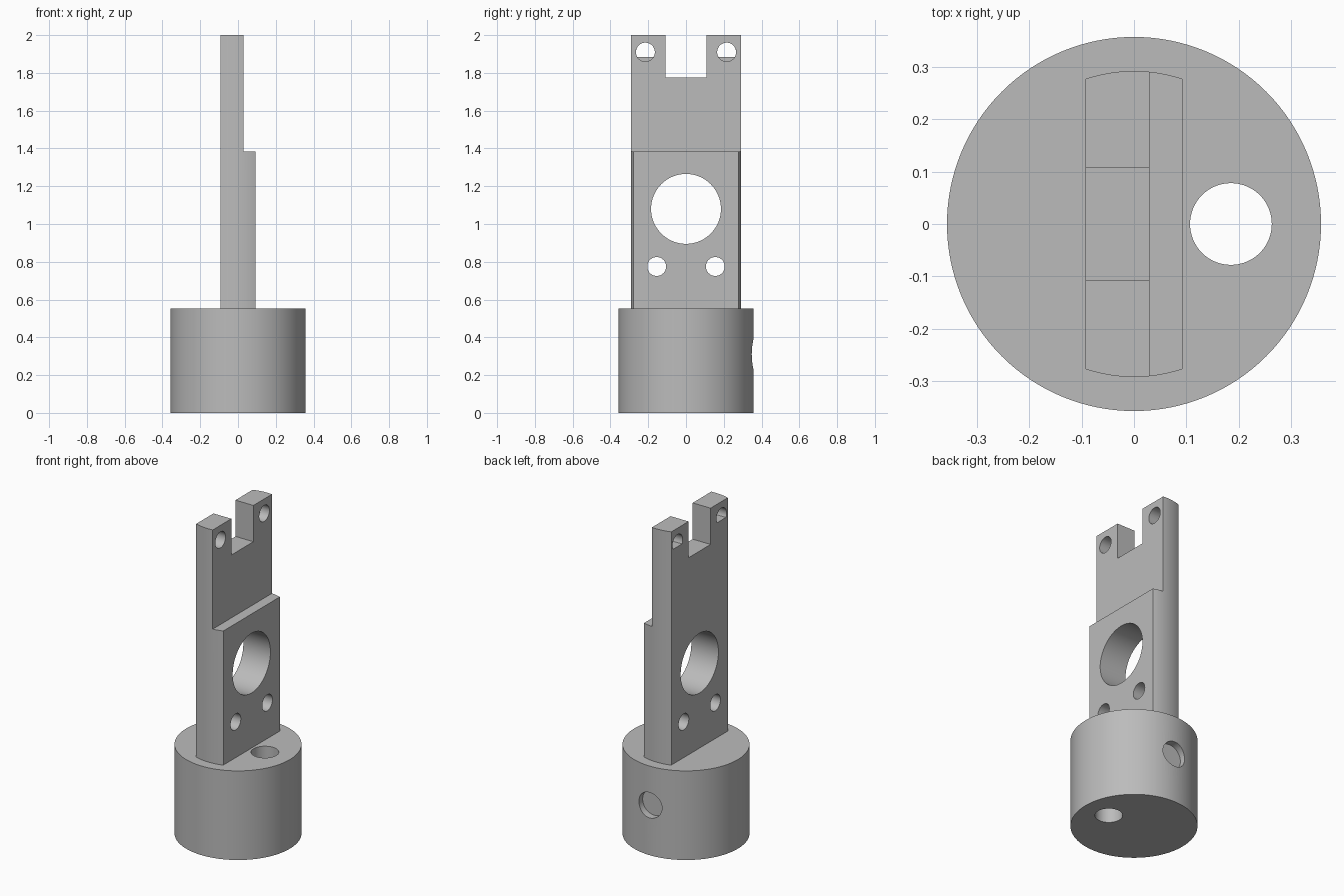
import bpy
import bmesh
from math import asin, cos, pi, sin
from mathutils import Matrix, Vector

if "Cube" in bpy.data.objects:
    bpy.data.objects.remove(bpy.data.objects["Cube"])

grey = bpy.data.materials.new("plain_grey")
grey.use_nodes = True
grey.diffuse_color = (0.5, 0.5, 0.5, 1)
grey.node_tree.nodes["Principled BSDF"].inputs["Base Color"].default_value = grey.diffuse_color

# Local (u, v, depth) to world, by extrusion axis
AXES = {
    "x": Matrix(((0, 0, 1), (1, 0, 0), (0, 1, 0))),
    "y": Matrix(((0, -1, 0), (0, 0, -1), (1, 0, 0))),
    "z": Matrix.Identity(3),
}
AXES["y"] = Matrix(((1, 0, 0), (0, 0, 1), (0, 1, 0)))


def arc(u, v, r, start=0.0, end=2 * pi, n=64):
    """Points of a circle, or of a circle cut by a chord."""
    steps = n if end - start >= 2 * pi else n - 1
    return [(u + r * cos(start + (end - start) * i / steps),
             v + r * sin(start + (end - start) * i / steps)) for i in range(n)]


def prism(name, outline, axis, low, high):
    """Extrude an outline along an axis between two depths."""
    bm = bmesh.new()
    face = bm.faces.new([bm.verts.new(AXES[axis] @ Vector((u, v, low))) for u, v in outline])
    out = bmesh.ops.extrude_face_region(bm, geom=[face])
    moved = [g for g in out["geom"] if isinstance(g, bmesh.types.BMVert)]
    bmesh.ops.translate(bm, verts=moved, vec=AXES[axis] @ Vector((0, 0, high - low)))
    bmesh.ops.recalc_face_normals(bm, faces=bm.faces)
    mesh = bpy.data.meshes.new(name)
    bm.to_mesh(mesh)
    bm.free()
    mesh.materials.append(grey)
    obj = bpy.data.objects.new(name, mesh)
    bpy.context.collection.objects.link(obj)
    return obj


def activate(obj):
    bpy.ops.object.select_all(action="DESELECT")
    obj.select_set(True)
    bpy.context.view_layer.objects.active = obj


def combine(obj, tool, operation="DIFFERENCE"):
    """Apply a boolean and discard the tool."""
    activate(obj)
    mod = obj.modifiers.new("cut", "BOOLEAN")
    mod.operation = operation
    mod.solver = "EXACT"
    mod.object = tool
    bpy.ops.object.modifier_apply(modifier=mod.name)
    bpy.data.objects.remove(tool)


BASE_R, BASE_TOP = 0.357, 0.553
BACK, STEP, FRONT = -0.093, 0.03, 0.093

# Round base with a vertical through hole and a shallow rear socket
base = prism("round_base", arc(0, 0, BASE_R, n=128), "z", 0, BASE_TOP)
combine(base, prism("drain_cutter", arc(0.185, 0, 0.078), "z", -0.1, 0.7))
combine(base, prism("socket_cutter", arc(0, 0.31, 0.079), "y", 0.312, 0.5))

# Stepped upright trimmed to rounded edges
profile = [(BACK, BASE_TOP), (FRONT, BASE_TOP), (FRONT, 1.385),
           (STEP, 1.385), (STEP, 2), (BACK, 2)]
upright = prism("stepped_upright", profile, "y", -0.4, 0.4)
combine(upright, prism("round_trim", arc(0, 0, 0.292, n=128), "z", 0.4, 2.2), "INTERSECT")

# Top slot and large window
slot = [(-0.108, 1.775), (0.108, 1.775), (0.108, 2.1), (-0.108, 2.1)]
combine(upright, prism("slot_cutter", slot, "x", -0.3, 0.3))
combine(upright, prism("window_cutter", arc(0, 1.08, 0.185, n=96), "x", -0.3, 0.3))

# Paired bolt holes; the upper pair has a flat-bottomed outlet
r, drop = 0.05, 0.025
tilt = asin(drop / r)
for side in (-1, 1):
    combine(upright, prism("lower_cutter", arc(side * 0.155, 0.775, r, n=48), "x", -0.3, 0.3))
    y, z = side * 0.215, 1.91
    combine(upright, prism("outlet_cutter", arc(y, z, r, -tilt, pi + tilt, 40), "x", -0.3, 0))
    combine(upright, prism("upper_cutter", arc(y, z, r, n=48), "x", -0.03, 0.3))

for obj in (base, upright):
    activate(obj)
    bpy.ops.object.shade_smooth_by_angle(angle=pi / 6)
